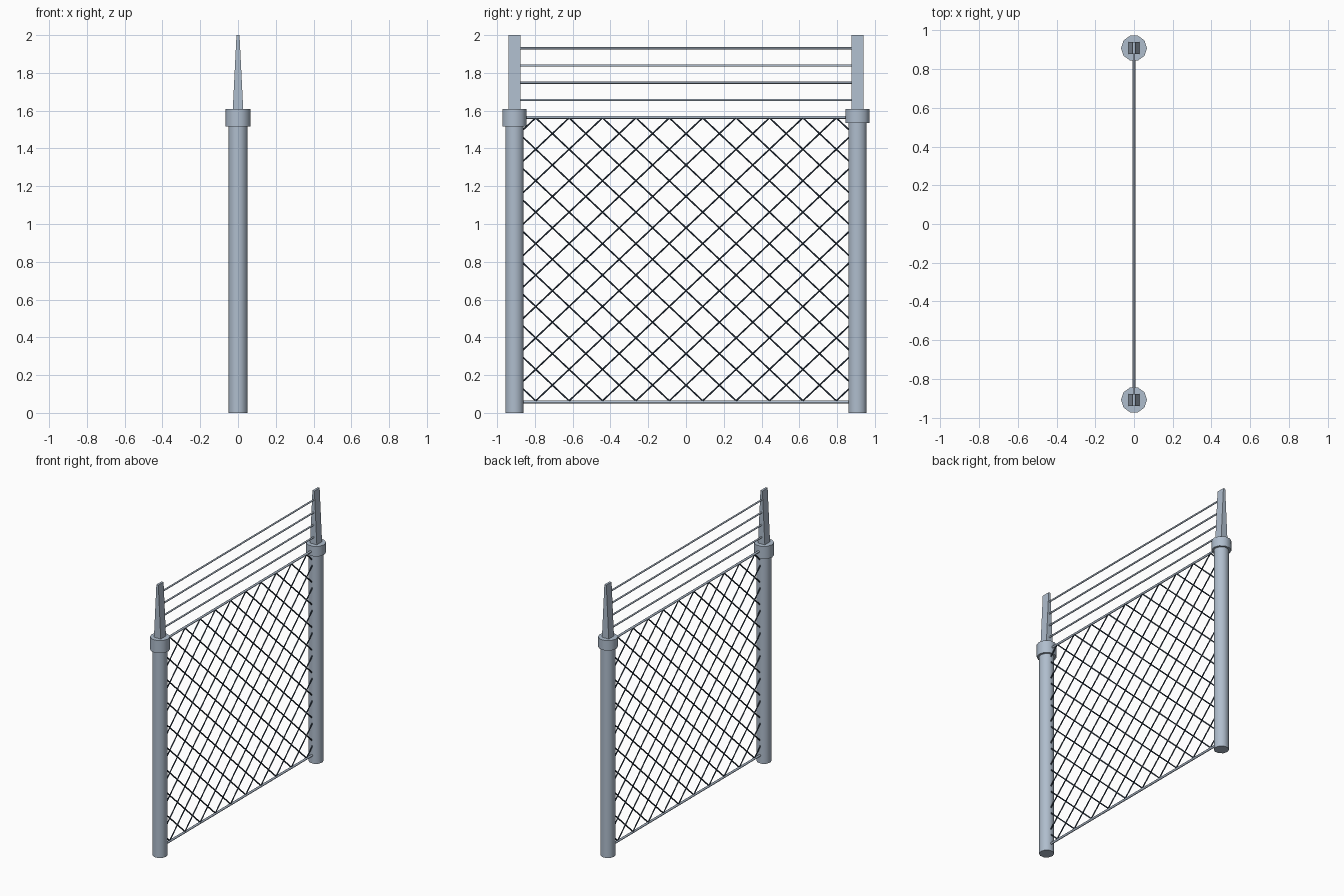
import bpy, bmesh, math
from mathutils import Vector

if "Cube" in bpy.data.objects:
    bpy.data.objects.remove(bpy.data.objects["Cube"])

steel = bpy.data.materials.new("galvanised steel")
steel.diffuse_color = (0.43, 0.51, 0.61, 1)
steel.use_nodes = True
steel.node_tree.nodes["Principled BSDF"].inputs["Base Color"].default_value = steel.diffuse_color
dark = bpy.data.materials.new("dark wire")
dark.diffuse_color = (0.035, 0.055, 0.085, 1)
dark.use_nodes = True
dark.node_tree.nodes["Principled BSDF"].inputs["Base Color"].default_value = dark.diffuse_color


def finish(name, bm, smooth=True, mat=steel):
    bmesh.ops.recalc_face_normals(bm, faces=bm.faces)
    for f in bm.faces:
        f.smooth = smooth
    me = bpy.data.meshes.new(name)
    bm.to_mesh(me)
    bm.free()
    if smooth:
        me.set_sharp_from_angle(angle=math.radians(50))
    me.materials.append(mat)
    ob = bpy.data.objects.new(name, me)
    bpy.context.collection.objects.link(ob)
    return ob


def rod(bm, a, b, r, sides, x=0.0):
    """Capped prism between two (y, z) points, lying in a plane of constant x."""
    p, q = Vector((x, *a)), Vector((x, *b))
    u = Vector((1, 0, 0))
    v = (q - p).normalized().cross(u)
    rings = []
    for c in (p, q):
        rings.append([bm.verts.new(c + r * (math.cos(t) * u + math.sin(t) * v))
                      for t in (2 * math.pi * i / sides for i in range(sides))])
    for i in range(sides):
        j = (i + 1) % sides
        bm.faces.new((rings[0][i], rings[0][j], rings[1][j], rings[1][i]))
    bm.faces.new(rings[0])
    bm.faces.new(rings[1])


# Posts, collars and tapered wire holders
POST_Y = 0.908
for side, s, collar_low in (("front", -1, 1.515), ("back", 1, 1.535)):
    y = s * POST_Y
    bm = bmesh.new()
    rod(bm, (y, 0), (y, 1.58), 0.051, 10)
    finish(side + "_post", bm)

    bm = bmesh.new()
    rod(bm, (y, collar_low), (y, 1.608), 0.067, 10)
    finish(side + "_collar", bm)

    bm = bmesh.new()
    bmesh.ops.create_cube(bm, size=1)
    for v in bm.verts:
        top = v.co.z > 0
        v.co = ((0.008 if top else 0.028) * (1 if v.co.x > 0 else -1),
                y + v.co.y * 0.061, 2.0 if top else 1.6)
    finish(side + "_wire_holder", bm, smooth=False)

# Rails at the top and bottom of the mesh
for name, z in (("top_rail", 1.565), ("bottom_rail", 0.058)):
    bm = bmesh.new()
    rod(bm, (-0.87, z), (0.87, z), 0.008, 8)
    finish(name, bm)

# Straight wires between the holders
for i, z in enumerate((1.657, 1.748, 1.839, 1.931)):
    bm = bmesh.new()
    rod(bm, (-0.885, z), (0.885, z), 0.006, 8)
    finish("upper_wire_%d" % (i + 1), bm)

# Chain-link mesh: two sets of diagonals clipped to the panel
Z0, Z1, YE = 0.064, 1.562, 0.866
PITCH = 0.1768
SLOPE = ((Z1 - Z0) / 9) / PITCH
for name, d, x in (("rising_mesh_wires", 1, 0.002), ("falling_mesh_wires", -1, -0.002)):
    bm = bmesh.new()
    for k in range(-16, 6):
        y0 = (k + 0.5) * PITCH                 # where the wire meets the bottom rail
        y1 = y0 + (Z1 - Z0) / SLOPE            # where it meets the top rail
        lo, hi = max(y0, -YE), min(y1, YE)
        if hi - lo < 0.02:
            continue
        za, zb = Z0 + (lo - y0) * SLOPE, Z0 + (hi - y0) * SLOPE
        rod(bm, (d * lo, za), (d * hi, zb), 0.0048, 6, x)
    finish(name, bm, smooth=True, mat=dark)
